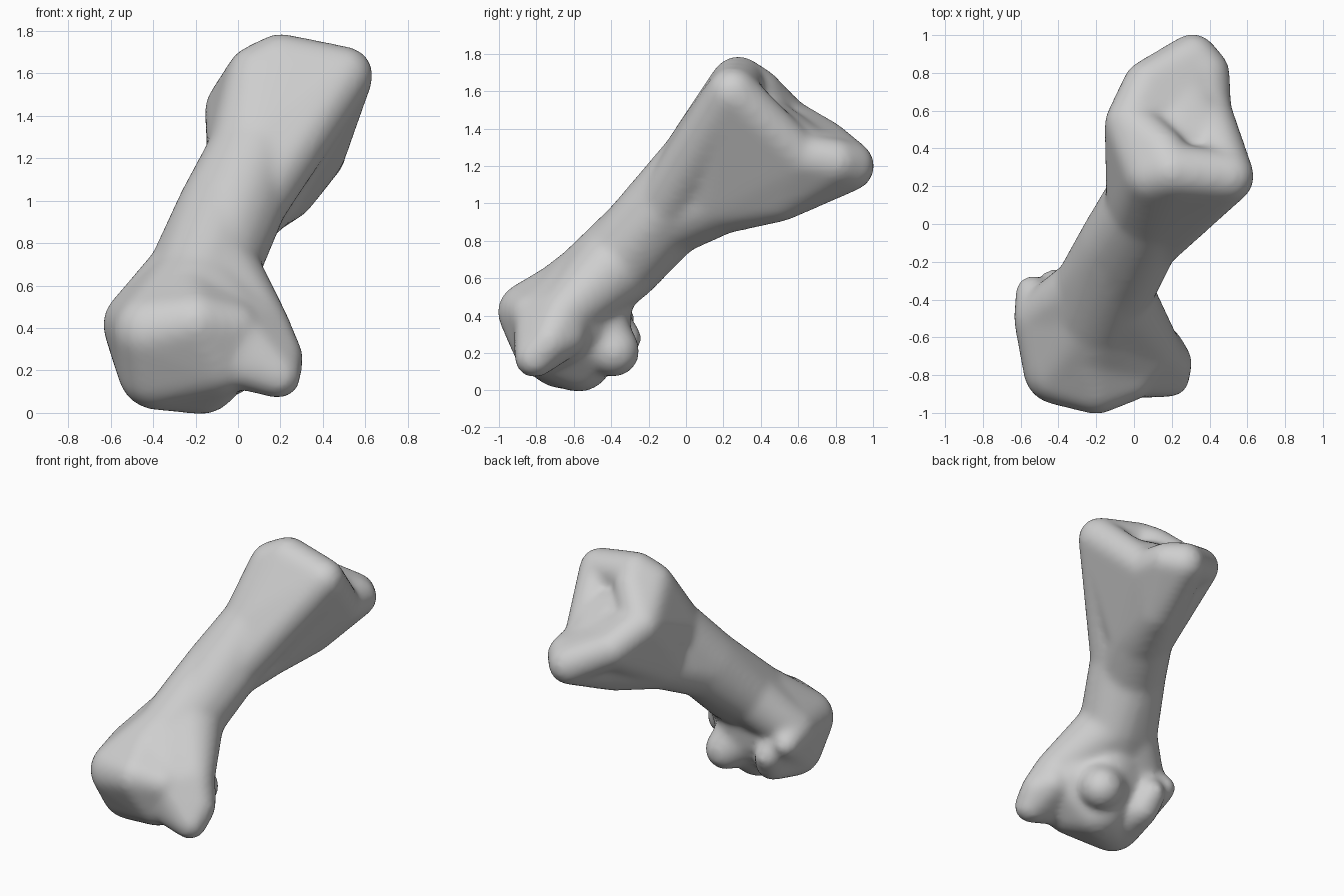
import bpy, bmesh
from mathutils import Matrix

cube = bpy.data.objects.get("Cube")
if cube:
    bpy.data.objects.remove(cube)

grey = bpy.data.materials.new("bone_grey")
grey.use_nodes = True
colour = (0.62, 0.62, 0.62, 1)
grey.diffuse_color = colour
grey.node_tree.nodes["Principled BSDF"].inputs["Base Color"].default_value = colour

PAD = 0.009  # makes up for the thickness lost in softening

# Control balls: x, y, z, radius
shaft = [(-.24, -.65, .48, .20), (-.2, -.5, .57, .22), (-.13, -.36, .68, .22),
         (-.06, -.11, .94, .225), (.08, .09, 1.21, .22)]
shaft_right = (-.25, -.34, .66, .17)
shaft_left = (.08, -.1, 1.0, .15)
root = (.09, .17, 1.05, .21)
rim_top = [(.1, .26, 1.58, .15), (.2, .28, 1.64, .14), (.5, .25, 1.59, .13)]
rim_right = [(.15, .38, 1.6, .12), (-.02, .53, 1.43, .13), (.07, .74, 1.32, .12)]
rim_back = [(.31, .87, 1.2, .13), (.38, .8, 1.22, .12), (.39, .6, 1.25, .12)]
core = [(.25, .44, 1.33, .18), (.28, .65, 1.23, .17), (.36, .42, 1.38, .15),
        (.2, .41, 1.4, .17)]
condyle = [(-.4, -.77, .38, .18), (-.2, -.85, .42, .15), (-.38, -.67, .2, .18),
           (-.17, -.57, .17, .17), (-.1, -.76, .24, .16), (-.02, -.81, .4, .12)]
side_lump = (-.48, -.5, .42, .15)
spur_root = [(.11, -.66, .4, .13), (0, -.78, .38, .13)]
knob_root = (-.14, -.5, .31, .19)

# Each part is the convex skin around a group of balls
parts = [[a, b] for a, b in zip(shaft, shaft[1:])]
parts += [
    # broader lower shaft
    [shaft[1], shaft[2], shaft[3], shaft_right],
    [shaft[2], shaft[3], shaft[4], shaft_left],
    [shaft[3], shaft[4], root],
    # flared end: front plate, right flank, lower back ridge, left flank, core
    [shaft[4], shaft_left] + rim_top,
    [shaft[4], rim_top[0], rim_top[1]] + rim_right[:2],
    [root, core[1]] + rim_right[1:],
    [root, (.22, .5, 1.05, .14)] + rim_back,
    [rim_right[2], rim_back[0], core[1]],
    [rim_top[2], rim_back[2], root],
    [shaft[4], root] + core,
    # rounded end and its side lump
    condyle + shaft[:1],
    [shaft[0], shaft[1], condyle[0], condyle[2], side_lump],
    [shaft[0], shaft[1], shaft_right, side_lump],
    # spur
    [(.19, -.81, .175, .1), (.19, -.73, .26, .11), (.14, -.65, .29, .11),
     (.05, -.79, .23, .12)] + spur_root,
    spur_root + shaft[:2],
    [spur_root[0], shaft[1], shaft[2]],
    # back knob and the web around it
    [(-.05, -.385, .21, .13), knob_root],
    [knob_root, shaft[1], condyle[3], condyle[2], side_lump],
    [knob_root, condyle[3], condyle[4], spur_root[0]],
    # pair of small right knobs
    [(-.42, -.33, .28, .085), (-.4, -.4, .19, .1), condyle[2], side_lump],
    [(-.54, -.36, .38, .08), side_lump, condyle[2]],
]


def add_hull(target, balls):
    bm = bmesh.new()
    for x, y, z, r in balls:
        bmesh.ops.create_icosphere(bm, subdivisions=3, radius=r + PAD,
                                   matrix=Matrix.Translation((x, y, z)))
    cloud = [v.co.copy() for v in bm.verts]
    bm.clear()
    for co in cloud:
        bm.verts.new(co)
    bmesh.ops.convex_hull(bm, input=bm.verts[:])
    loose = [v for v in bm.verts if not v.link_faces]
    bmesh.ops.delete(bm, geom=loose, context='VERTS')
    bmesh.ops.recalc_face_normals(bm, faces=bm.faces[:])
    mesh = bpy.data.meshes.new("hull")
    bm.to_mesh(mesh)
    bm.free()
    target.from_mesh(mesh)
    bpy.data.meshes.remove(mesh)


# Merge all skins into one soft surface
total = bmesh.new()
for balls in parts:
    add_hull(total, balls)
mesh = bpy.data.meshes.new("bone")
total.to_mesh(mesh)
total.free()
bone = bpy.data.objects.new("bone", mesh)
bpy.context.collection.objects.link(bone)
remesh = bone.modifiers.new("merge", 'REMESH')
remesh.mode = 'VOXEL'
remesh.voxel_size = 0.02
smooth = bone.modifiers.new("soften", 'SMOOTH')
smooth.factor = 0.5
smooth.iterations = 20
bpy.context.view_layer.objects.active = bone
bone.select_set(True)
for name in ("merge", "soften"):
    bpy.ops.object.modifier_apply(modifier=name)

bone.data.materials.clear()
bone.data.materials.append(grey)
bpy.ops.object.shade_smooth()
